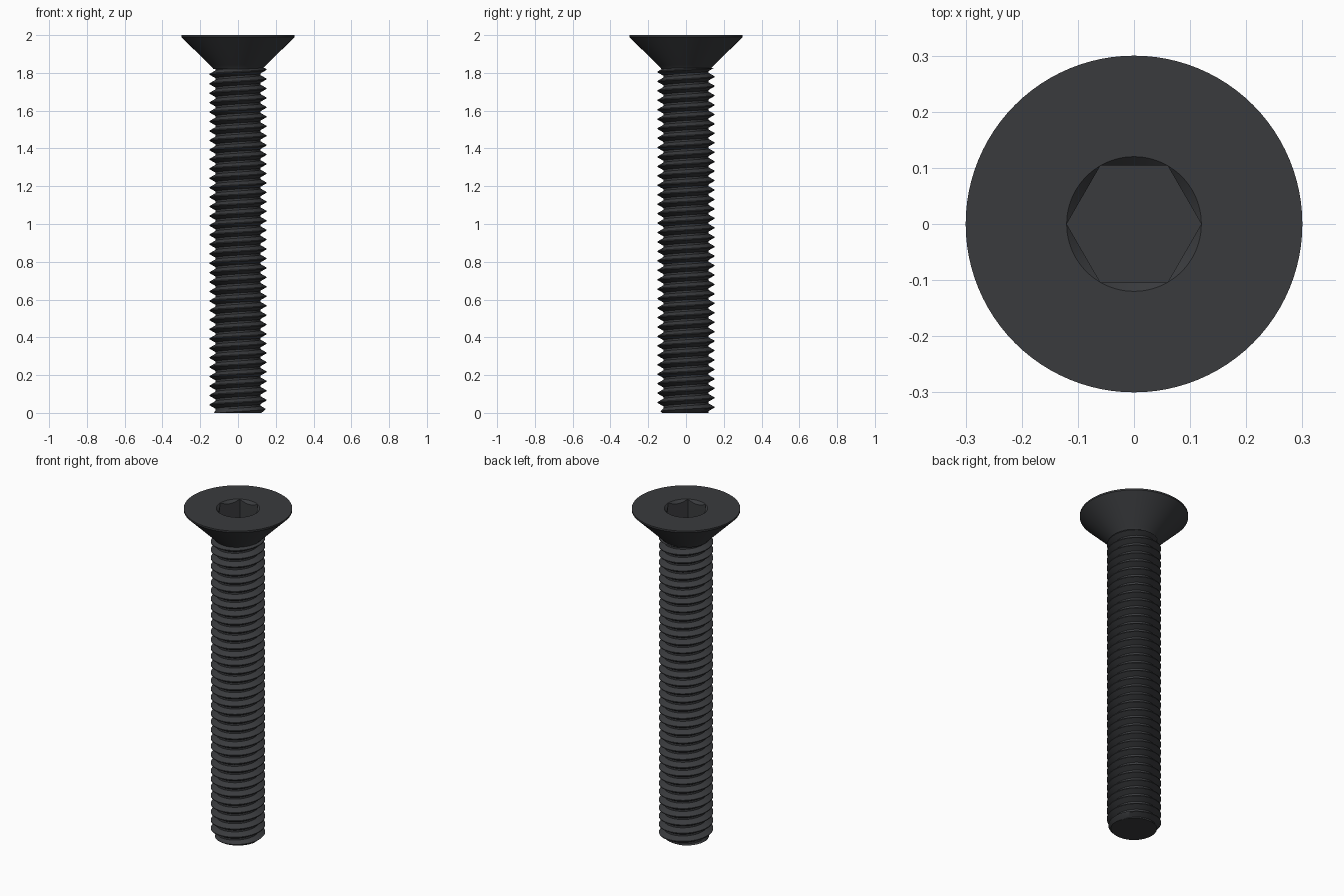
import bpy, bmesh, math
from mathutils import Matrix

if "Cube" in bpy.data.objects:
    bpy.data.objects.remove(bpy.data.objects["Cube"])

SEG = 96            # segments around the axis
PITCH = 0.05
MAJOR, MINOR = 0.15, 0.119
TOP = 1.825         # where the thread runs into the neck

steel = bpy.data.materials.new("black_steel")
steel.diffuse_color = (0.042, 0.044, 0.048, 1)
steel.use_nodes = True
steel.node_tree.nodes["Principled BSDF"].inputs["Base Color"].default_value = steel.diffuse_color


def make_object(name, bm):
    bmesh.ops.recalc_face_normals(bm, faces=bm.faces)
    mesh = bpy.data.meshes.new(name)
    bm.to_mesh(mesh)
    bm.free()
    mesh.materials.append(steel)
    obj = bpy.data.objects.new(name, mesh)
    bpy.context.collection.objects.link(obj)
    return obj


def smooth(obj, angle):
    bpy.ops.object.select_all(action='DESELECT')
    obj.select_set(True)
    bpy.context.view_layer.objects.active = obj
    bpy.ops.object.shade_smooth_by_angle(angle=math.radians(angle))


def cone(name, segments, r1, r2, z1, z2):
    bm = bmesh.new()
    bmesh.ops.create_cone(bm, cap_ends=True, segments=segments, radius1=r1, radius2=r2,
                          depth=z2 - z1, matrix=Matrix.Translation((0, 0, (z1 + z2) / 2)))
    return make_object(name, bm)


def cut(target, cutter):
    cutter.hide_render = True
    mod = target.modifiers.new("cut", 'BOOLEAN')
    mod.operation, mod.solver, mod.object = 'DIFFERENCE', 'EXACT', cutter
    bpy.context.view_layer.objects.active = target
    bpy.ops.object.modifier_apply(modifier=mod.name)
    bpy.data.objects.remove(cutter)


# Threaded shank: one tooth profile swept along a right-hand helix
tooth = [(0, MINOR), (0.2, MINOR), (0.55, MAJOR), (0.65, MAJOR)]
bm = bmesh.new()
steps = SEG * (int(TOP / PITCH) + 5)
rows = []
for s in range(steps):
    a = 2 * math.pi * s / SEG
    z0 = PITCH * (s / SEG - 2.25)
    rows.append([bm.verts.new((r * math.cos(a), r * math.sin(a), z0 + f * PITCH))
                 for f, r in tooth])
for s in range(steps - SEG - 1):
    lower = rows[s] + [rows[s + SEG][0]]
    upper = rows[s + 1] + [rows[s + SEG + 1][0]]
    for p in range(4):
        bm.faces.new((lower[p], upper[p], upper[p + 1], lower[p + 1]))

# Trim the ends square, chamfer the tip and cap both ends
bmesh.ops.delete(bm, geom=[v for v in bm.verts if not v.link_faces], context='VERTS')
for z, n in ((0, -1), (TOP, 1)):
    bmesh.ops.bisect_plane(bm, geom=bm.verts[:] + bm.edges[:] + bm.faces[:], dist=1e-6,
                           plane_co=(0, 0, z), plane_no=(0, 0, n), clear_outer=True)
for v in bm.verts:
    r = math.hypot(v.co.x, v.co.y)
    limit = 0.127 + max(v.co.z, 0)
    if r > limit:
        v.co.x *= limit / r
        v.co.y *= limit / r
bmesh.ops.edgeloop_fill(bm, edges=[e for e in bm.edges if e.is_boundary])
shank = make_object("threaded_shank", bm)
smooth(shank, 30)

# Countersunk head with thin rim and short neck, turned from a profile
bm = bmesh.new()
profile = [(0.13, 1.82), (0.137, 1.83), (0.15, 1.842), (0.3, 1.99), (0.3, 2.0)]
rings = [[bm.verts.new((r * math.cos(2 * math.pi * i / SEG),
                        r * math.sin(2 * math.pi * i / SEG), z)) for i in range(SEG)]
         for r, z in profile]
for a, b in zip(rings, rings[1:]):
    for i in range(SEG):
        j = (i + 1) % SEG
        bm.faces.new((a[i], a[j], b[j], b[i]))
bm.faces.new(rings[0])
bm.faces.new(rings[-1])
head = make_object("countersunk_head", bm)

# Hex socket with a conical lead-in
hex_cutter = cone("hex_cutter", 6, 0.12, 0.12, 1.88, 2.1)
corner = hex_cutter.data.vertices[0].co
hex_cutter.data.transform(Matrix.Rotation(-math.atan2(corner.y, corner.x), 4, 'Z'))
cut(head, hex_cutter)
cut(head, cone("lead_in_cutter", SEG, 0.02, 0.22, 1.9, 2.1))
smooth(head, 30)
